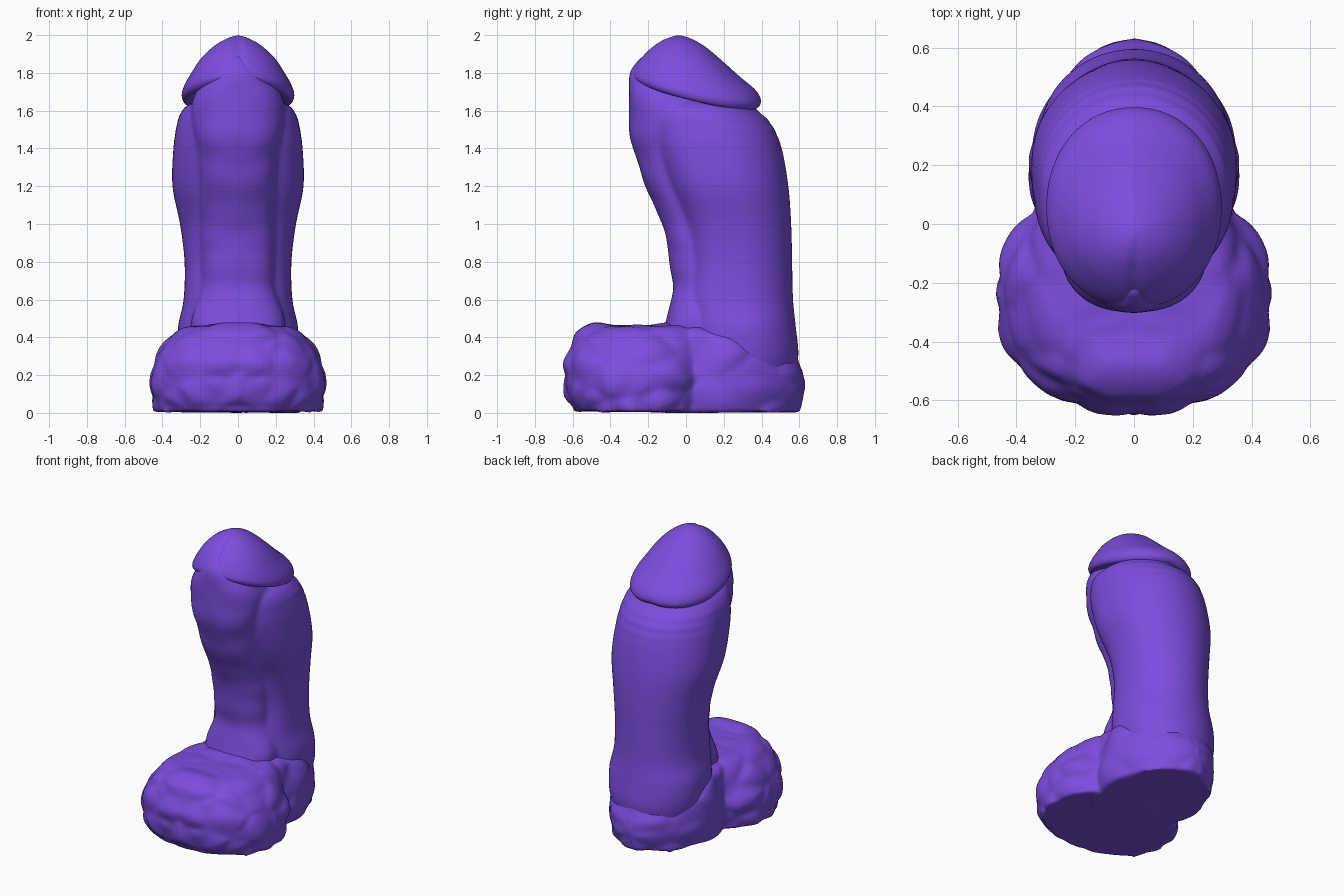
import bpy, bmesh, math
from mathutils import Vector, noise

cube = bpy.data.objects.get("Cube")
if cube:
    bpy.data.objects.remove(cube)

purple = bpy.data.materials.new("purple")
purple.use_nodes = True
colour = (0.2, 0.075, 0.73, 1)
purple.diffuse_color = colour
purple.node_tree.nodes["Principled BSDF"].inputs["Base Color"].default_value = colour

SEGS = 80


def smooth_rows(rows, steps=6):
    """Catmull-Rom interpolation between the profile rows."""
    out = []
    for i in range(len(rows) - 1):
        a, b = rows[max(i - 1, 0)], rows[i]
        c, d = rows[i + 1], rows[min(i + 2, len(rows) - 1)]
        for s in range(steps):
            t = s / steps
            out.append([q + 0.5 * t * (r - p + t * (2*p - 5*q + 4*r - u + t * (3*(q - r) + u - p)))
                        for p, q, r, u in zip(a, b, c, d)])
    return out + [list(rows[-1])]


def select_only(objs):
    bpy.ops.object.select_all(action="DESELECT")
    for o in objs:
        o.select_set(True)
    bpy.context.view_layer.objects.active = objs[0]


def loft(name, rows, front=2.0, back=2.0, sag=0.0, bump=None):
    """Rows are (front y, front z, back y, back z, half width)."""
    bm = bmesh.new()
    rings = []
    for yf, zf, yb, zb, w in smooth_rows(rows):
        ring = []
        for k in range(SEGS):
            a = math.tau * k / SEGS
            ca, sa = math.cos(a), math.sin(a)
            e = 2 / (back if sa > 0 else front)
            x = w * math.copysign(abs(ca) ** e, ca)
            t = 0.5 + 0.5 * math.copysign(abs(sa) ** e, sa)
            z = zf + (zb - zf) * t - sag * abs(ca) * w
            ring.append(bm.verts.new((x, yf + (yb - yf) * t, z)))
        rings.append(ring)
    for lo, hi in zip(rings, rings[1:]):
        for k in range(SEGS):
            n = (k + 1) % SEGS
            bm.faces.new((lo[k], lo[n], hi[n], hi[k]))
    # Close both ends
    bm.faces.new(rings[0][::-1])
    tip = bm.verts.new(sum((v.co for v in rings[-1]), Vector()) / SEGS)
    for k in range(SEGS):
        bm.faces.new((rings[-1][k], rings[-1][(k + 1) % SEGS], tip))
    bm.normal_update()
    moves = [(v, v.normal * bump(v.co)) for v in bm.verts]
    for v, m in moves:
        v.co += m
        v.co.z = max(v.co.z, 0)
    mesh = bpy.data.meshes.new(name)
    bm.to_mesh(mesh)
    bm.free()
    mesh.materials.append(purple)
    obj = bpy.data.objects.new(name, mesh)
    bpy.context.collection.objects.link(obj)
    select_only([obj])
    bpy.ops.object.shade_smooth_by_angle(angle=math.radians(50))
    return obj


def fuse(name, parts, rounds):
    """Join overlapping parts into one skin and soften the seams."""
    select_only(parts)
    bpy.ops.object.join()
    obj = bpy.context.object
    obj.name = name
    remesh = obj.modifiers.new("skin", "REMESH")
    remesh.mode = "VOXEL"
    remesh.voxel_size = 0.014
    soften = obj.modifiers.new("soften", "SMOOTH")
    soften.factor = 0.5
    soften.iterations = rounds
    for m in (remesh.name, soften.name):
        bpy.ops.object.modifier_apply(modifier=m)
    bpy.ops.object.shade_smooth_by_angle(angle=math.radians(50))


def level(rows):
    """Horizontal rings from (z, front y, back y, half width)."""
    return [(yf, z, yb, z, w) for z, yf, yb, w in rows]


# Surface relief, mirrored across the middle
def wrinkled(p):
    d = noise.voronoi(Vector((abs(p.x), p.y, p.z * 1.3)) * 4.5)[0]
    return 0.05 * min(d[1] - d[0], 0.5) - 0.012


def segmented(p):
    q = Vector((abs(p.x) * 6, p.y * 3, p.z * 8))
    return 0.009 * noise.noise(q)


def folded(p):
    fold = max(0, 1 - abs(p.z - 1.5) / 0.12) * max(0, p.y * 2)
    return 0.006 * fold * math.sin(p.z * 110)


def grooved(p):
    front = min(max((-p.y - 0.03) * 8, 0), 1)
    return -0.012 * front * math.exp(-(p.x / 0.02) ** 2)


# Base: wide wrinkled front flowing into a narrower, pointed rear
base_front = loft("base_front", level([
    (0, -0.59, 0.12, 0.44), (0.09, -0.635, 0.14, 0.46),
    (0.2, -0.645, 0.15, 0.467), (0.3, -0.635, 0.14, 0.435),
    (0.38, -0.605, 0.12, 0.385), (0.43, -0.56, 0.1, 0.34),
    (0.465, -0.49, 0.06, 0.26), (0.475, -0.36, -0.05, 0.1)]),
    front=2.3, back=2.2, bump=wrinkled)
base_back = loft("base_back", level([
    (0, -0.2, 0.6, 0.33), (0.13, -0.2, 0.64, 0.36),
    (0.25, -0.18, 0.615, 0.355), (0.35, -0.15, 0.575, 0.33),
    (0.43, -0.12, 0.5, 0.3), (0.47, -0.08, 0.4, 0.2)]),
    front=2.3, back=1.75, bump=wrinkled)
fuse("base", [base_front, base_back], 4)

# Column with a raised strip blended into its front
column = loft("column_body", level([
    (0.14, 0.02, 0.565, 0.27), (0.3, 0.02, 0.595, 0.31),
    (0.45, 0.02, 0.582, 0.318), (0.6, 0, 0.567, 0.288),
    (0.8, 0.01, 0.562, 0.283), (1.0, -0.02, 0.557, 0.307),
    (1.2, -0.1, 0.542, 0.347), (1.4, -0.17, 0.507, 0.342),
    (1.52, -0.19, 0.457, 0.325), (1.58, -0.19, 0.402, 0.307),
    (1.63, -0.18, 0.34, 0.265), (1.68, -0.12, 0.2, 0.15)]),
    front=2.8, back=2.0, bump=folded)
ridge = loft("front_ridge", level([
    (0.4, -0.13, 0.2, 0.25), (0.5, -0.105, 0.2, 0.24),
    (0.65, -0.07, 0.2, 0.2), (0.8, -0.088, 0.2, 0.195),
    (1.0, -0.125, 0.2, 0.195), (1.2, -0.215, 0.15, 0.205),
    (1.4, -0.28, 0.1, 0.22), (1.52, -0.305, 0.1, 0.24),
    (1.64, -0.303, 0.12, 0.25), (1.75, -0.302, 0.1, 0.19),
    (1.82, -0.287, 0.05, 0.12), (1.89, -0.24, 0, 0.04)]),
    front=2.2, back=2.2, bump=segmented)
fuse("column", [column, ridge], 4)

# Tilted rounded cap with an overhanging rim
loft("cap", [
    (-0.18, 1.74, 0.31, 1.62, 0.23), (-0.255, 1.755, 0.365, 1.61, 0.28),
    (-0.285, 1.785, 0.397, 1.645, 0.298), (-0.28, 1.82, 0.372, 1.705, 0.285),
    (-0.25, 1.87, 0.285, 1.78, 0.248), (-0.2, 1.925, 0.19, 1.865, 0.198),
    (-0.14, 1.97, 0.1, 1.94, 0.128), (-0.09, 1.992, 0.02, 1.984, 0.06),
    (-0.05, 2.0, -0.04, 2.0, 0.005)],
    front=2.1, back=2.1, sag=0.12, bump=grooved)
